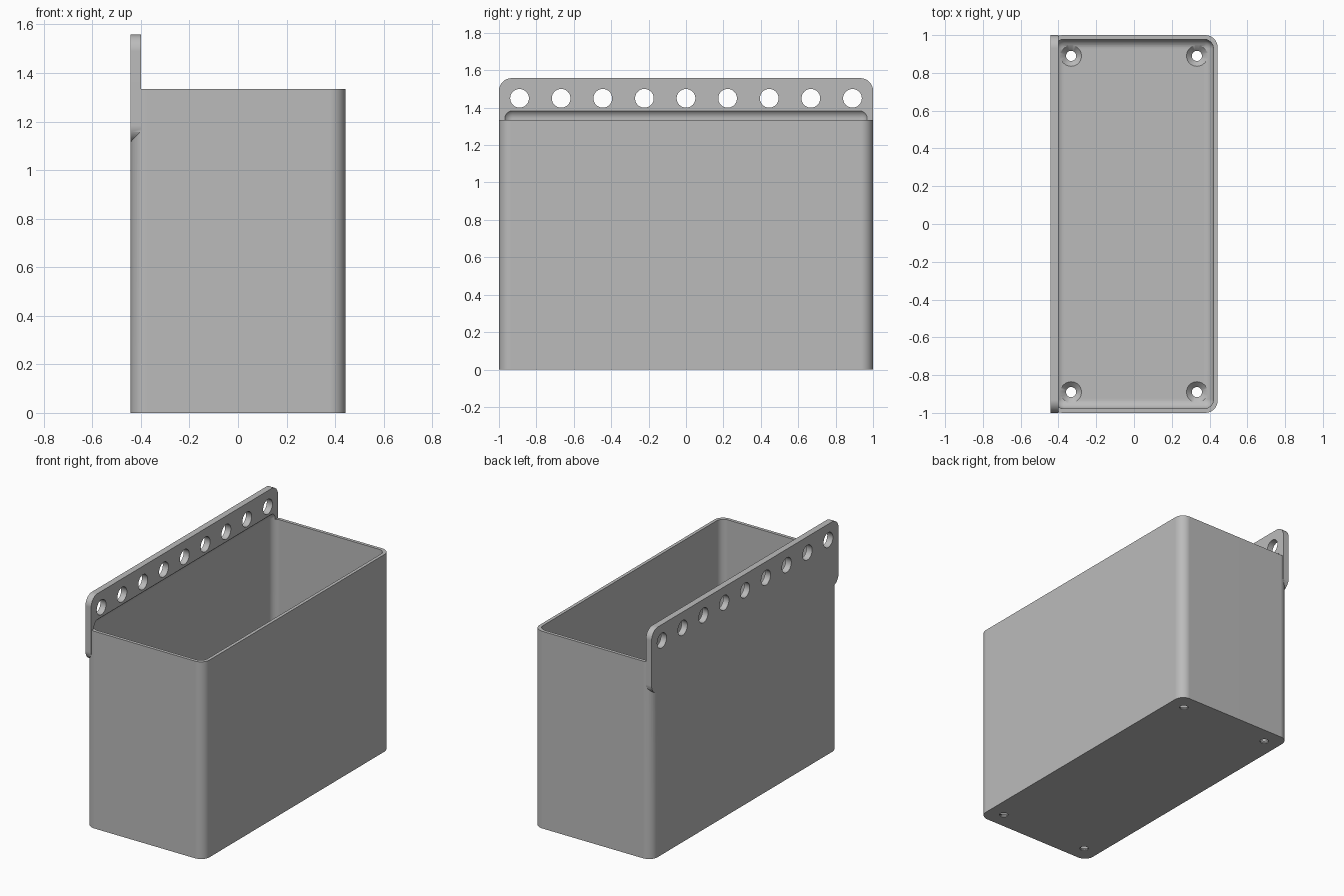
import bpy
import bmesh
from math import radians, pi
from mathutils import Matrix, Vector

if "Cube" in bpy.data.objects:
    bpy.data.objects.remove(bpy.data.objects["Cube"], do_unlink=True)

X, Y = 0.4425, 1.0          # half depth and half length of the bin
RIM, TOP = 1.335, 1.558     # bin rim and hanging strip top
FLOOR = 0.035

grey = bpy.data.materials.new("plain grey")
grey.use_nodes = True
grey.diffuse_color = (0.5, 0.5, 0.5, 1)
grey.node_tree.nodes["Principled BSDF"].inputs["Base Color"].default_value = (0.5, 0.5, 0.5, 1)


def finish(name, bm):
    mesh = bpy.data.meshes.new(name)
    bm.to_mesh(mesh)
    bm.free()
    mesh.materials.append(grey)
    ob = bpy.data.objects.new(name, mesh)
    bpy.context.collection.objects.link(ob)
    return ob


def rounded_box(name, low, high, radius, axes):
    """Box between two corners, with the edges along the given axes rounded."""
    low, high = Vector(low), Vector(high)
    bm = bmesh.new()
    bmesh.ops.create_cube(bm, size=1)
    for v in bm.verts:
        v.co = (low + high) / 2 + v.co * (high - low)
    edges = []
    for e in bm.edges:
        d = e.verts[1].co - e.verts[0].co
        if max(range(3), key=lambda i: abs(d[i])) in axes:
            edges.append(e)
    bmesh.ops.bevel(bm, geom=edges, offset=radius, segments=8, profile=0.5, affect='EDGES')
    return finish(name, bm)


def drills(name, centres, r1, r2, depth, turn=Matrix()):
    """Several separate round cutters in one mesh."""
    bm = bmesh.new()
    for c in centres:
        bmesh.ops.create_cone(bm, cap_ends=True, segments=40, radius1=r1, radius2=r2,
                              depth=depth, matrix=Matrix.Translation(c) @ turn)
    return finish(name, bm)


# Outer shell and hanging strip
body = rounded_box("hanging_bin", (-X, -Y, 0), (X, Y, RIM), 0.065, {2})
strip = rounded_box("hanging_strip", (-X, -Y, 1.115), (-0.4, Y, TOP), 0.068, {0})

# Cavity rises past the rim, leaving a shallow coved recess in the strip
cavity = rounded_box("cavity_cutter", (-X + 0.022, -Y + 0.022, FLOOR),
                     (X - 0.022, Y - 0.022, 1.393), 0.05, {0, 1, 2})

# Row of hanging holes
row = [(-0.42, -0.89 + i * 1.78 / 8, 1.45) for i in range(9)]
hang_holes = drills("hang_hole_cutter", row, 0.05, 0.05, 0.2, Matrix.Rotation(pi / 2, 4, 'Y'))

# Countersunk screw holes in the floor
corners = [(sx * 0.333, sy * 0.89) for sx in (-1, 1) for sy in (-1, 1)]
screw_holes = drills("screw_hole_cutter", [(x, y, 0) for x, y in corners], 0.027, 0.027, 0.1)
sinks = drills("countersink_cutter", [(x, y, 0.026) for x, y in corners], 0.027, 0.065, 0.038)

tools = [(strip, 'UNION'), (cavity, 'DIFFERENCE'), (hang_holes, 'DIFFERENCE'),
         (screw_holes, 'DIFFERENCE'), (sinks, 'DIFFERENCE')]
for tool, operation in tools:
    mod = body.modifiers.new(tool.name, 'BOOLEAN')
    mod.object = tool
    mod.operation = operation
    mod.solver = 'EXACT'

# Bake the cuts and drop the helpers
bpy.context.view_layer.update()
result = bpy.data.meshes.new_from_object(body.evaluated_get(bpy.context.evaluated_depsgraph_get()))
body.modifiers.clear()
body.data = result
result.materials.clear()
result.materials.append(grey)
for tool, _ in tools:
    bpy.data.objects.remove(tool, do_unlink=True)

# Smooth curves, crisp edges and flat walls
bpy.ops.object.select_all(action='DESELECT')
body.select_set(True)
bpy.context.view_layer.objects.active = body
bpy.ops.object.shade_smooth_by_angle(angle=radians(30))
flat = body.modifiers.new("flat_walls", 'WEIGHTED_NORMAL')
flat.keep_sharp = True
